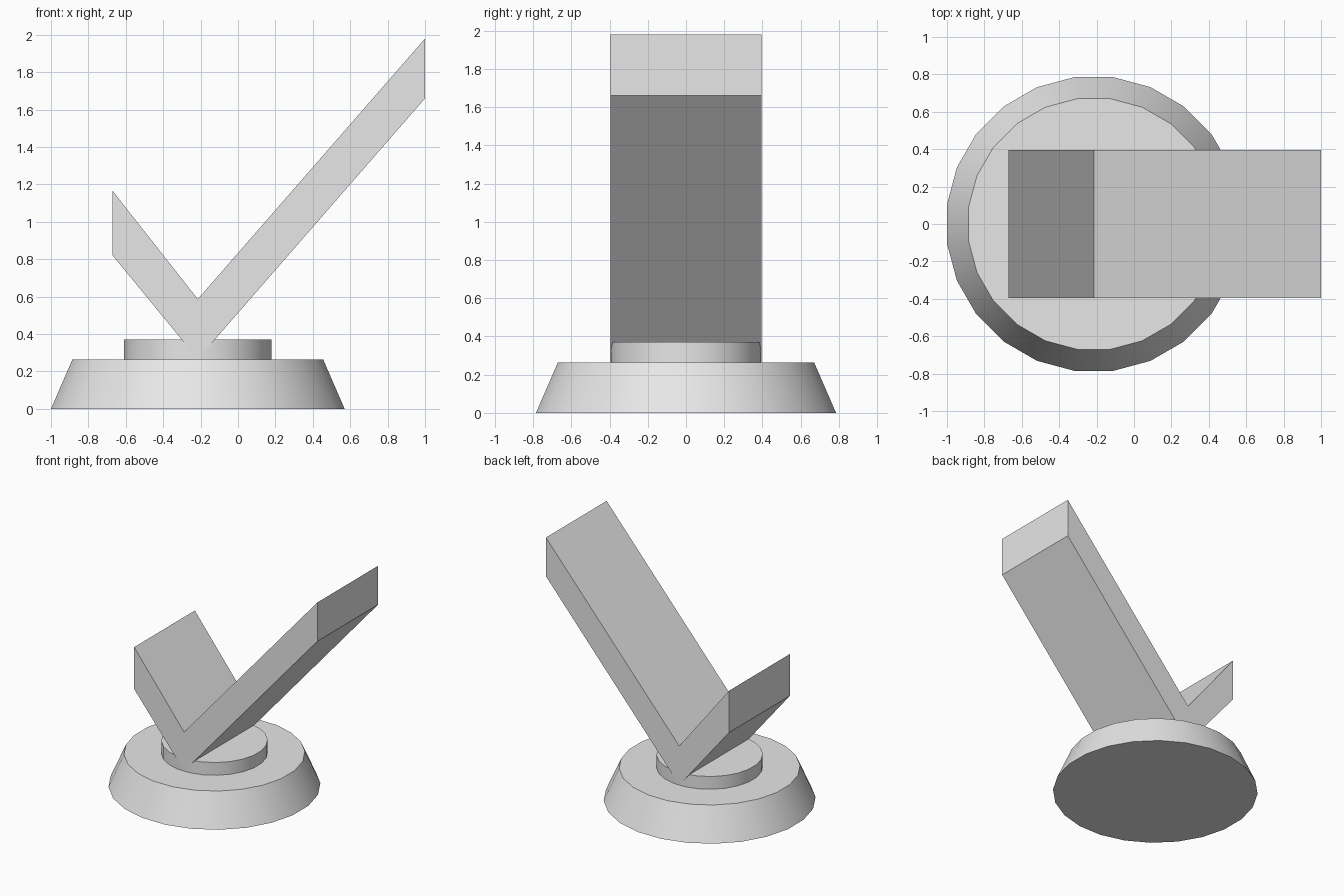
import bpy
import bmesh
from math import pi, radians
from mathutils import Matrix

cube = bpy.data.objects.get("Cube")
if cube:
    bpy.data.objects.remove(cube, do_unlink=True)

SIDES = 24
CENTRE_X = -0.215

# Single grey finish
grey = bpy.data.materials.new("light_grey")
grey.use_nodes = True
colour = (0.8, 0.8, 0.8, 1)
grey.diffuse_color = colour
grey.node_tree.nodes["Principled BSDF"].inputs["Base Color"].default_value = colour


def finish(name, bm):
    """Turn a bmesh into a named, coloured object."""
    bmesh.ops.recalc_face_normals(bm, faces=bm.faces[:])
    mesh = bpy.data.meshes.new(name)
    bm.to_mesh(mesh)
    bm.free()
    mesh.materials.append(grey)
    obj = bpy.data.objects.new(name, mesh)
    bpy.context.collection.objects.link(obj)
    return obj


def round_plate(name, bottom_radius, top_radius, z0, z1):
    """Round plate with flats facing the axes and smooth sides."""
    bm = bmesh.new()
    place = Matrix.Translation((CENTRE_X, 0, (z0 + z1) / 2)) @ Matrix.Rotation(pi / SIDES, 4, "Z")
    bmesh.ops.create_cone(bm, cap_ends=True, segments=SIDES, radius1=bottom_radius,
                          radius2=top_radius, depth=z1 - z0, matrix=place)
    obj = finish(name, bm)
    bpy.ops.object.select_all(action="DESELECT")
    obj.select_set(True)
    bpy.context.view_layer.objects.active = obj
    bpy.ops.object.shade_smooth_by_angle(angle=radians(30))


def extruded_profile(name, profile, half_width):
    """Extrude an x-z outline along y."""
    bm = bmesh.new()
    face = bm.faces.new([bm.verts.new((x, -half_width, z)) for x, z in profile])
    grown = bmesh.ops.extrude_face_region(bm, geom=[face])
    moved = [v for v in grown["geom"] if isinstance(v, bmesh.types.BMVert)]
    bmesh.ops.translate(bm, verts=moved, vec=(0, 2 * half_width, 0))
    finish(name, bm)


# Tapered foot and raised disc
round_plate("base", 0.792, 0.676, 0, 0.265)
round_plate("raised_disc", 0.397, 0.397, 0.265, 0.37)

# Tick-shaped block with a short and a long arm
extruded_profile("check_mark", [
    (CENTRE_X, 0.266), (1, 1.66), (1, 1.98),
    (CENTRE_X, 0.587), (-0.67, 1.165), (-0.67, 0.82),
], 0.395)
